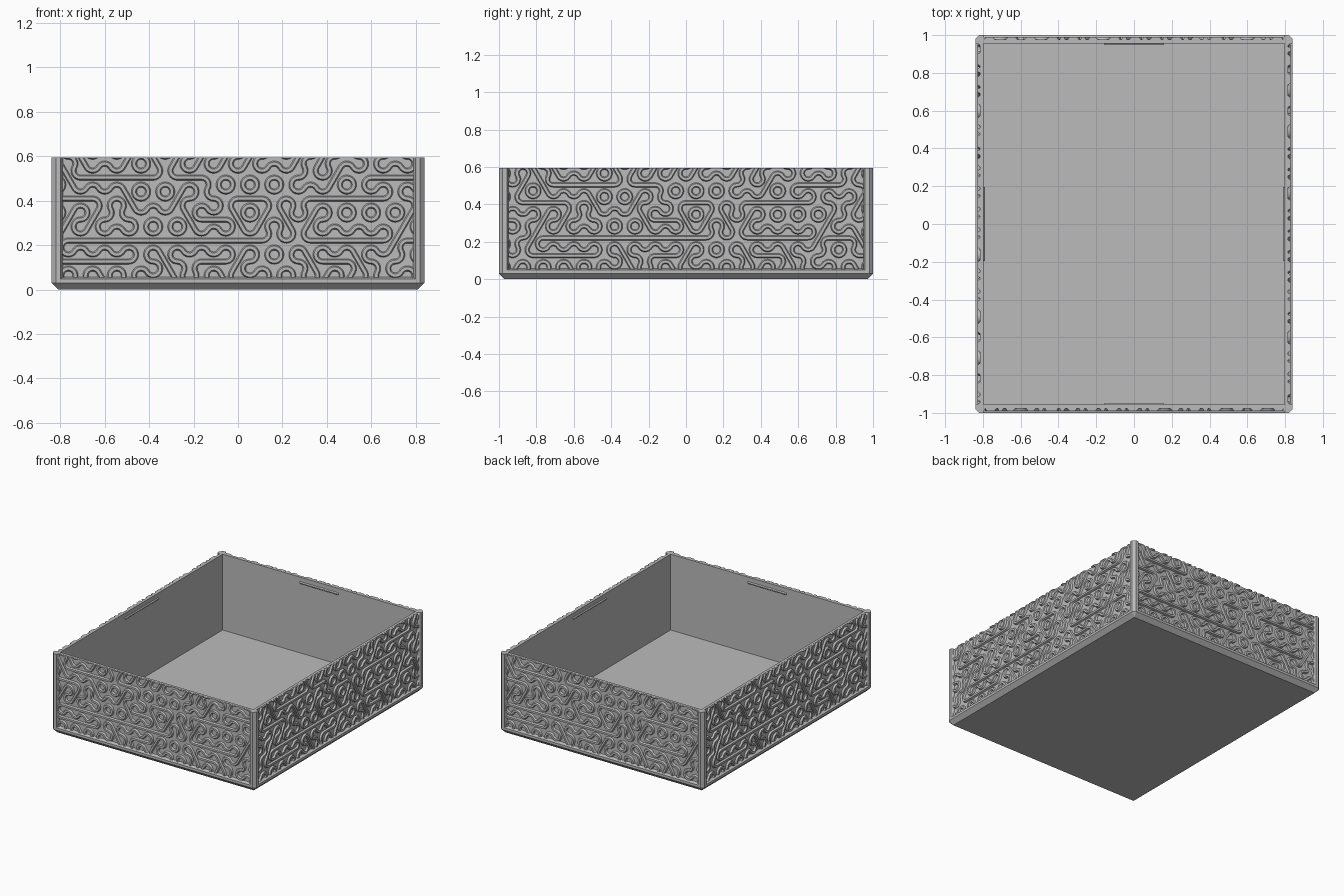
import bpy, bmesh, random
from math import cos, sin, pi, radians, hypot
from mathutils import Matrix, Vector

HX, HY, TOP = 0.84, 1.0, 0.595      # half width, half depth, height
RECESS, WALL = 0.024, 0.044         # panel depth and inner wall, from the outside
CELL = 0.109                        # width of a hexagonal pattern cell
SIDE = CELL / 3 ** 0.5
PITCH = SIDE * 1.5

cube = bpy.data.objects.get("Cube")
if cube:
    bpy.data.objects.remove(cube)

grey = bpy.data.materials.new("light grey")
grey.use_nodes = True
grey.diffuse_color = (0.5, 0.5, 0.5, 1)
grey.node_tree.nodes["Principled BSDF"].inputs["Base Color"].default_value = grey.diffuse_color


def finish(bm, name, smooth=False):
    bmesh.ops.recalc_face_normals(bm, faces=bm.faces)
    mesh = bpy.data.meshes.new(name)
    bm.to_mesh(mesh)
    bm.free()
    mesh.materials.append(grey)
    obj = bpy.data.objects.new(name, mesh)
    bpy.context.collection.objects.link(obj)
    if smooth:
        bpy.ops.object.select_all(action="DESELECT")
        obj.select_set(True)
        bpy.context.view_layer.objects.active = obj
        bpy.ops.object.shade_smooth_by_angle(angle=radians(30))
    return obj


def outline(inset, cut):
    """Rectangle with cut corners, counterclockwise."""
    x, y = HX - inset, HY - inset
    return [(x, cut - y), (x, y - cut), (x - cut, y), (cut - x, y),
            (-x, y - cut), (-x, cut - y), (cut - x, -y), (x - cut, -y)]


def loft(name, rings):
    """Skin a stack of outlines given as (inset, corner cut, z)."""
    bm = bmesh.new()
    loops = [[bm.verts.new((x, y, z)) for x, y in outline(i, c)] for i, c, z in rings]
    for a, b in zip(loops, loops[1:]):
        for k in range(8):
            n = (k + 1) % 8
            bm.faces.new((a[k], a[n], b[n], b[k]))
    bm.faces.new(loops[0])
    bm.faces.new(loops[-1])
    bmesh.ops.remove_doubles(bm, verts=bm.verts, dist=1e-5)
    return finish(bm, name)


# Tray: chamfered foot, ledge, recessed walls, hollow inside
loft("tray", [(0.03, 0, 0), (0, 0.02, 0.03), (0, 0.02, 0.048), (RECESS, 0, 0.056),
              (RECESS, 0, TOP), (WALL, 0, TOP), (WALL, 0, 0.03)])

# Corner posts, bevelled towards the panels
half_post = [(0, 0.02), (0, 0.042), (0.026, 0.052), (0.032, 0.052)]
post = half_post + [(0.032, 0.032)] + [(v, u) for u, v in reversed(half_post)]
for sx, side in ((-1, "right"), (1, "left")):
    for sy, end in ((-1, "front"), (1, "back")):
        bm = bmesh.new()
        face = bm.faces.new([bm.verts.new((sx * (HX - u), sy * (HY - v), 0.04)) for u, v in post])
        new = bmesh.ops.extrude_face_region(bm, geom=[face])["geom"]
        bmesh.ops.translate(bm, vec=(0, 0, TOP - 0.04),
                            verts=[g for g in new if isinstance(g, bmesh.types.BMVert)])
        finish(bm, f"{end}_{side}_post")

# Cell types: (straight direction or None, corners wrapped by an arc)
TYPES = [(None, (0, 2, 4)), (None, (1, 3, 5))] + [(i, (i + 1, i + 4)) for i in range(3)]
# Closed rings of the pattern, and its long level runs as (row, from, to)
RINGS = [(0.163, 0.16), (-0.331, 0.446), (0.707, 0.35), (-0.38, 0.285), (-0.27, 0.285),
         (0.49, 0.446), (0.82, 0.16), (-0.82, 0.48)]
RUNS = [(0, -0.8, -0.45), (1, -0.8, -0.32), (1, 0.31, 0.68), (4, -0.56, -0.15),
        (3, 0.33, 0.62), (1, -0.1, 0.15)]
RIB = [(-0.0135, -0.003), (-0.007, 0.013), (0.007, 0.013), (0.0135, -0.003)]


def pattern_cells():
    random.seed(7)
    cells = []
    for row in range(-1, 7):
        for col in range(-12, 12):
            u = 0.163 + CELL * (col + (row - 1) % 2 / 2)
            z = 0.126 + PITCH * row
            need = {j for j in range(6) for ru, rz in RINGS
                    if hypot(u + SIDE * cos(pi * (2 * j + 1) / 6) - ru,
                             z + SIDE * sin(pi * (2 * j + 1) / 6) - rz) < 0.03}
            options = [t for t in TYPES if need <= set(t[1])] or TYPES
            if not need and any(r == row and a < u < b for r, a, b in RUNS):
                options = [TYPES[2]]
            cells.append((u, z, random.choice(options)))
    return cells


def strands(u, z, kind):
    """Paths through a cell as lists of (point, normal)."""
    straight, arcs = kind
    if straight is not None:
        a = straight * pi / 3
        d, n = Vector((cos(a), sin(a))), Vector((-sin(a), cos(a)))
        yield [(Vector((u, z)) + d * t, n) for t in (-CELL / 2, CELL / 2)]
    for j in arcs:
        a = (2 * j + 1) * pi / 6
        centre = Vector((u + SIDE * cos(a), z + SIDE * sin(a)))
        path = []
        for k in range(11):
            b = a + pi * (2 / 3 + k / 15)
            n = Vector((cos(b), sin(b)))
            path.append((centre + n * SIDE / 2, n))
        yield path


CELLS = pattern_cells()


def relief(name, half, reach, angle):
    """Raised winding ribs on one wall, trimmed to the panel."""
    bm = bmesh.new()
    for u, z, kind in CELLS:
        if abs(u) > half + CELL:
            continue
        for path in strands(u, z, kind):
            loops = []
            for p, n in path:
                q = [(p + n * w, h) for w, h in RIB]
                loops.append([bm.verts.new((v.x, RECESS - reach - h, v.y)) for v, h in q])
            for a, b in zip(loops, loops[1:]):
                for k in range(4):
                    m = (k + 1) % 4
                    bm.faces.new((a[k], a[m], b[m], b[k]))
    bmesh.ops.remove_doubles(bm, verts=bm.verts, dist=1e-4)
    for co, no in (((half, 0, 0), (1, 0, 0)), ((-half, 0, 0), (-1, 0, 0)),
                   ((0, 0, TOP - 0.001), (0, 0, 1)), ((0, 0, 0.054), (0, 0, -1))):
        bmesh.ops.bisect_plane(bm, geom=bm.verts[:] + bm.edges[:] + bm.faces[:],
                               plane_co=co, plane_no=no, clear_outer=True)
        bmesh.ops.holes_fill(bm, edges=[e for e in bm.edges if e.is_boundary], sides=0)
    bmesh.ops.rotate(bm, verts=bm.verts, matrix=Matrix.Rotation(angle, 3, "Z"))
    finish(bm, name, smooth=True)


def catch(name, length, reach, angle):
    """Slim wedge ridge inside a wall, just below the rim."""
    bm = bmesh.new()
    y = WALL - reach
    ends = [[bm.verts.new((x, y + d, z)) for d, z in
             ((-0.004, 0.542), (0.007, 0.552), (0.007, 0.556), (-0.004, 0.566))]
            for x in (-length / 2, length / 2)]
    for k in range(4):
        m = (k + 1) % 4
        bm.faces.new((ends[0][k], ends[0][m], ends[1][m], ends[1][k]))
    for e in ends:
        bm.faces.new(e)
    bmesh.ops.rotate(bm, verts=bm.verts, matrix=Matrix.Rotation(angle, 3, "Z"))
    finish(bm, name)


# Wall decoration and lid catches on all four sides
for k, wall in enumerate(("front", "left", "back", "right")):
    across, reach, length = ((HX, HY, 0.32), (HY, HX, 0.39))[k % 2]
    relief(f"{wall}_relief", across - 0.05, reach, k * pi / 2)
    catch(f"{wall}_catch", length, reach, k * pi / 2)
